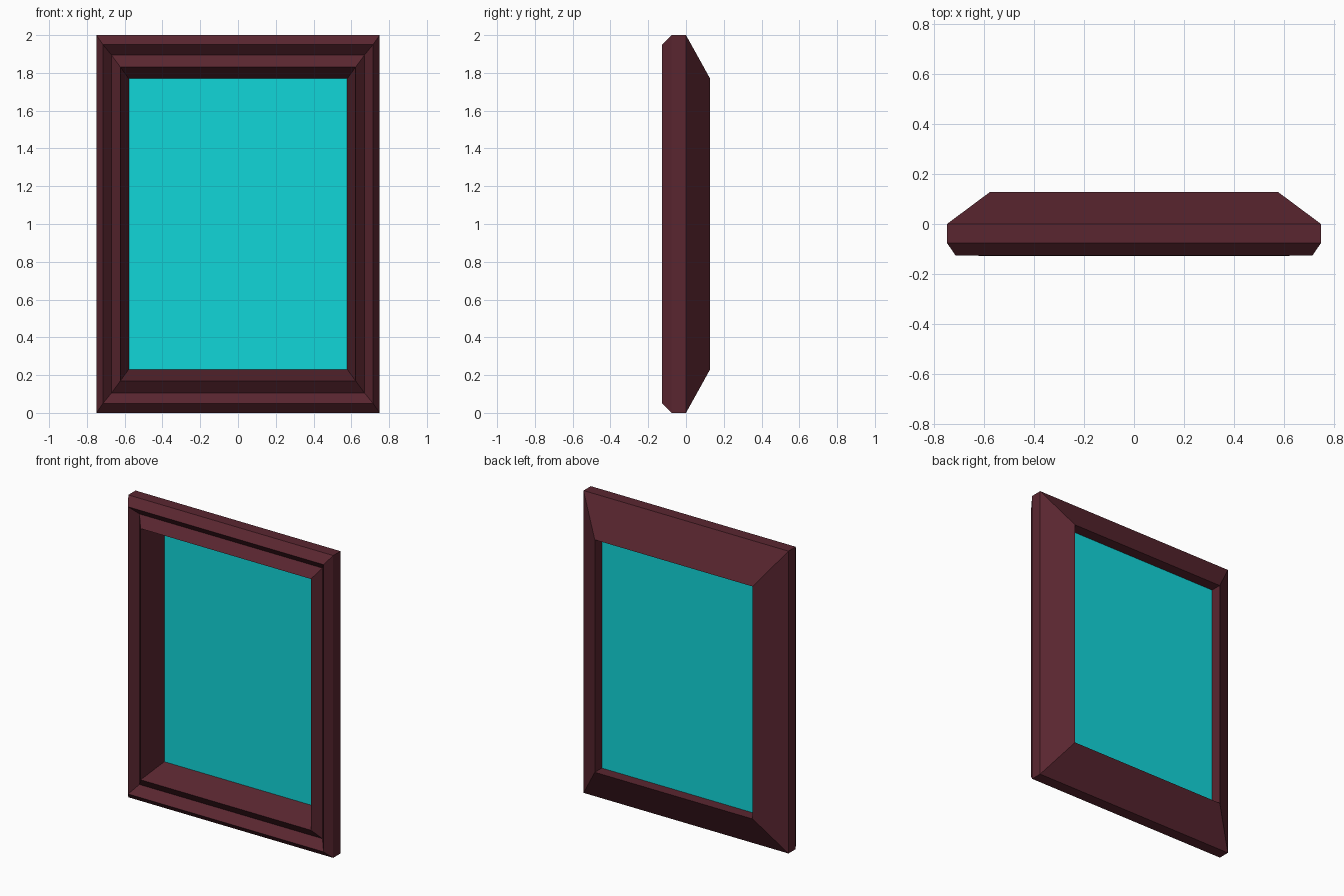
import bpy, bmesh

if "Cube" in bpy.data.objects:
    bpy.data.objects.remove(bpy.data.objects["Cube"])

W, H = 0.75, 2.0  # half width and full height

# Frame cross-section: (side inset, top/bottom inset, depth y)
PROFILE = [
    (0.000, 0.000, 0.000),    # outer back edge
    (0.000, 0.000, -0.076),   # outer front edge
    (0.035, 0.050, -0.127),   # outer ridge
    (0.080, 0.105, -0.074),   # groove
    (0.127, 0.169, -0.128),   # inner ridge
    (0.172, 0.231, 0.055),    # glass seat
    (0.172, 0.231, 0.128),    # inner back edge
]
GLASS_RING = 5


def flat_material(name, colour):
    mat = bpy.data.materials.new(name)
    mat.diffuse_color = (*colour, 1)
    mat.use_nodes = True
    mat.node_tree.nodes["Principled BSDF"].inputs["Base Color"].default_value = mat.diffuse_color
    return mat


def rectangle(ix, iz, y):
    x = W - ix
    return [(-x, y, iz), (x, y, iz), (x, y, H - iz), (-x, y, H - iz)]


def add_object(name, bm, mat):
    mesh = bpy.data.meshes.new(name)
    bm.to_mesh(mesh)
    bm.free()
    mesh.materials.append(mat)
    obj = bpy.data.objects.new(name, mesh)
    bpy.context.collection.objects.link(obj)
    return obj


# Mitred frame: rectangular loops joined around the closed profile
bm = bmesh.new()
rings = [[bm.verts.new(co) for co in rectangle(*p)] for p in PROFILE]
for a, b in zip(rings, rings[1:] + rings[:1]):
    for i in range(4):
        j = (i + 1) % 4
        bm.faces.new((a[i], a[j], b[j], b[i]))
bmesh.ops.recalc_face_normals(bm, faces=bm.faces)
add_object("window_frame", bm, flat_material("dark plum", (0.102, 0.0194, 0.0296)))

# Glass pane set in the frame opening
bm = bmesh.new()
bm.faces.new([bm.verts.new(co) for co in rectangle(*PROFILE[GLASS_RING])])
add_object("glass_pane", bm, flat_material("bright teal", (0.0056, 0.672, 0.694)))
